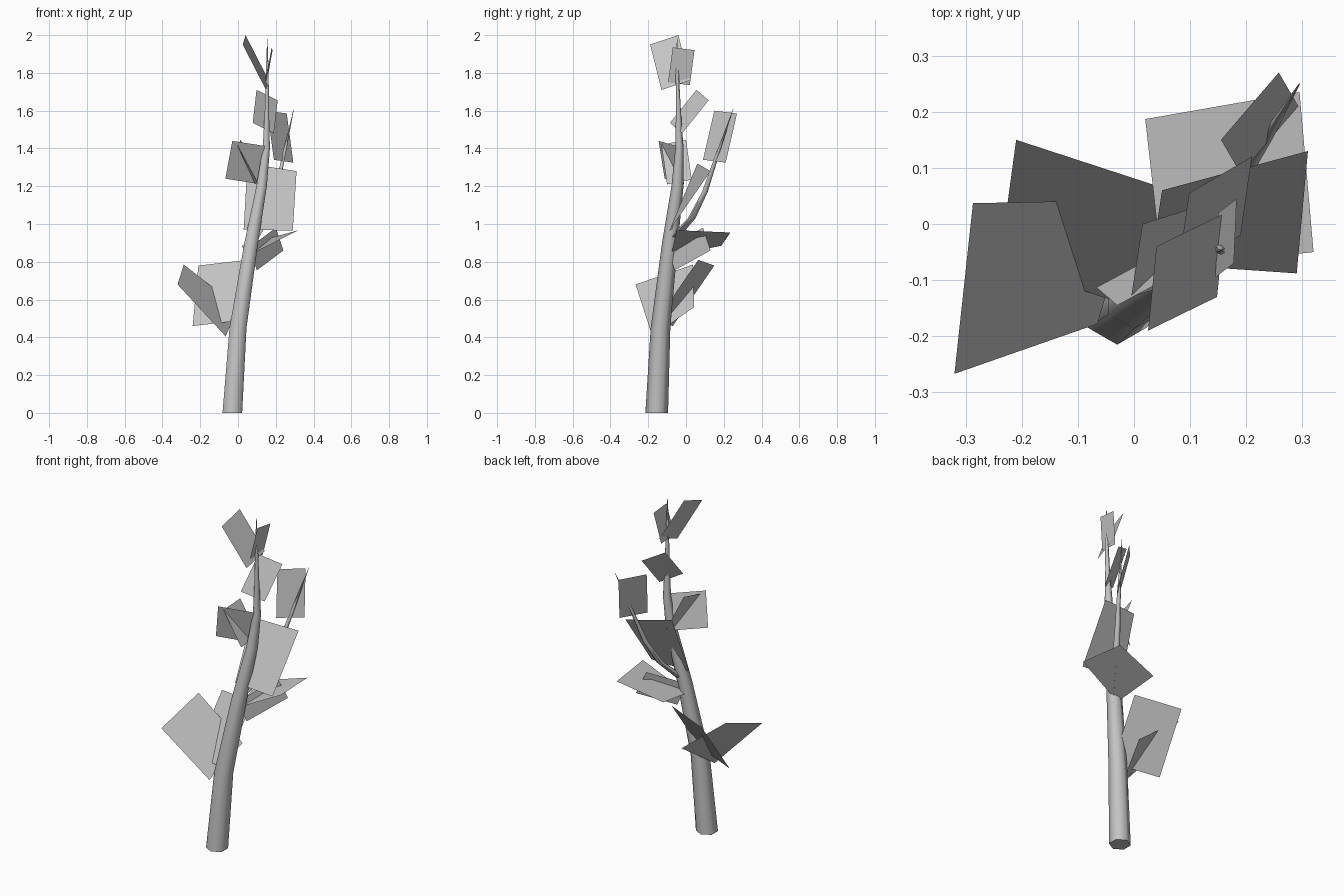
import bpy
import bmesh
import math
from mathutils import Vector

default_cube = bpy.data.objects.get("Cube")
if default_cube:
    bpy.data.objects.remove(default_cube, do_unlink=True)

# One plain grey for bark and leaves
grey = bpy.data.materials.new("plain_grey")
grey.use_nodes = True
colour = (0.55, 0.55, 0.55, 1.0)
grey.diffuse_color = colour
grey.node_tree.nodes["Principled BSDF"].inputs["Base Color"].default_value = colour


def finish(name, bm):
    """Turn a bmesh into a named object with the shared material."""
    mesh = bpy.data.meshes.new(name)
    bm.to_mesh(mesh)
    bm.free()
    mesh.materials.append(grey)
    obj = bpy.data.objects.new(name, mesh)
    bpy.context.collection.objects.link(obj)
    return obj


def limb(name, path, sides=6):
    """Tapering tube through (x, y, z, radius) stations."""
    bm = bmesh.new()
    rings = []
    for x, y, z, radius in path:
        ring = []
        for i in range(sides):
            angle = math.tau * i / sides - math.pi / 2
            offset = Vector((math.cos(angle), math.sin(angle), 0)) * radius
            ring.append(bm.verts.new(Vector((x, y, z)) + offset))
        rings.append(ring)
    for lower, upper in zip(rings, rings[1:]):
        for i in range(sides):
            j = (i + 1) % sides
            bm.faces.new((lower[i], lower[j], upper[j], upper[i]))
    bm.faces.new(list(reversed(rings[0])))
    bm.faces.new(rings[-1])
    obj = finish(name, bm)
    bpy.ops.object.select_all(action="DESELECT")
    bpy.context.view_layer.objects.active = obj
    obj.select_set(True)
    bpy.ops.object.shade_smooth_by_angle(angle=math.radians(65))


def leaf(name, first, second, third, fourth=None):
    """Four-cornered leaf card; the last corner completes a parallelogram."""
    a, b, c = Vector(first), Vector(second), Vector(third)
    d = Vector(fourth) if fourth else a + c - b
    bm = bmesh.new()
    bm.faces.new([bm.verts.new(corner) for corner in (a, b, c, d)])
    finish(name, bm)


# Leaning trunk and its side branch
limb("trunk", [
    (-.03, -.155, 0, .06),
    (0, -.135, .45, .052),
    (.07, -.085, .9, .042),
    (.125, -.045, 1.2, .032),
    (.15, -.035, 1.4, .022),
    (.153, -.04, 1.6, .013),
    (.155, -.047, 1.82, .008),
    (.155, -.047, 1.98, .001),
])
limb("side_branch", [
    (.09, -.06, .93, .026),
    (.15, .03, 1.03, .02),
    (.2, .1, 1.17, .015),
    (.24, .16, 1.35, .01),
    (.295, .25, 1.61, .001),
])

# Leaves at the crown
leaf("crown_leaf_left", (.025, -.19, 1.95), (.04, -.04, 2), (.163, .02, 1.76))
leaf("crown_leaf_right", (.178, -.07, 1.935), (.183, .045, 1.92), (.15, .02, 1.735))
leaf("upper_leaf", (.098, .055, 1.71), (.21, .12, 1.655), (.19, -.02, 1.48))
leaf("branch_tip_leaf", (.155, .15, 1.6), (.258, .27, 1.585), (.293, .21, 1.325))

# Crossed pair and broad leaf at mid height
leaf("crossed_leaf_front", (-.03, -.145, 1.44), (-.067, -.113, 1.24), (.125, -.01, 1.21))
leaf("crossed_leaf_side", (.015, 0, 1.445), (-.005, -.13, 1.42), (.09, -.1, 1.21))
leaf("broad_leaf", (.05, .06, 1.32), (.31, .13, 1.28), (.29, -.088, .965),
     (.03, -.07, .97))

# Lower leaves
leaf("spreading_leaf", (.02, .187, .885), (.295, .235, .955), (.32, -.05, .967),
     (.05, -.08, .83))
leaf("drooping_leaf", (.2, .09, .98), (.24, .13, .86), (.1, -.06, .755))
leaf("low_leaf_left", (-.287, .037, .785), (-.32, -.267, .68), (-.065, -.178, .405),
     (0, .043, .56))
leaf("low_leaf_back", (.05, .065, .81), (-.21, .15, .78), (-.24, -.07, .46))
